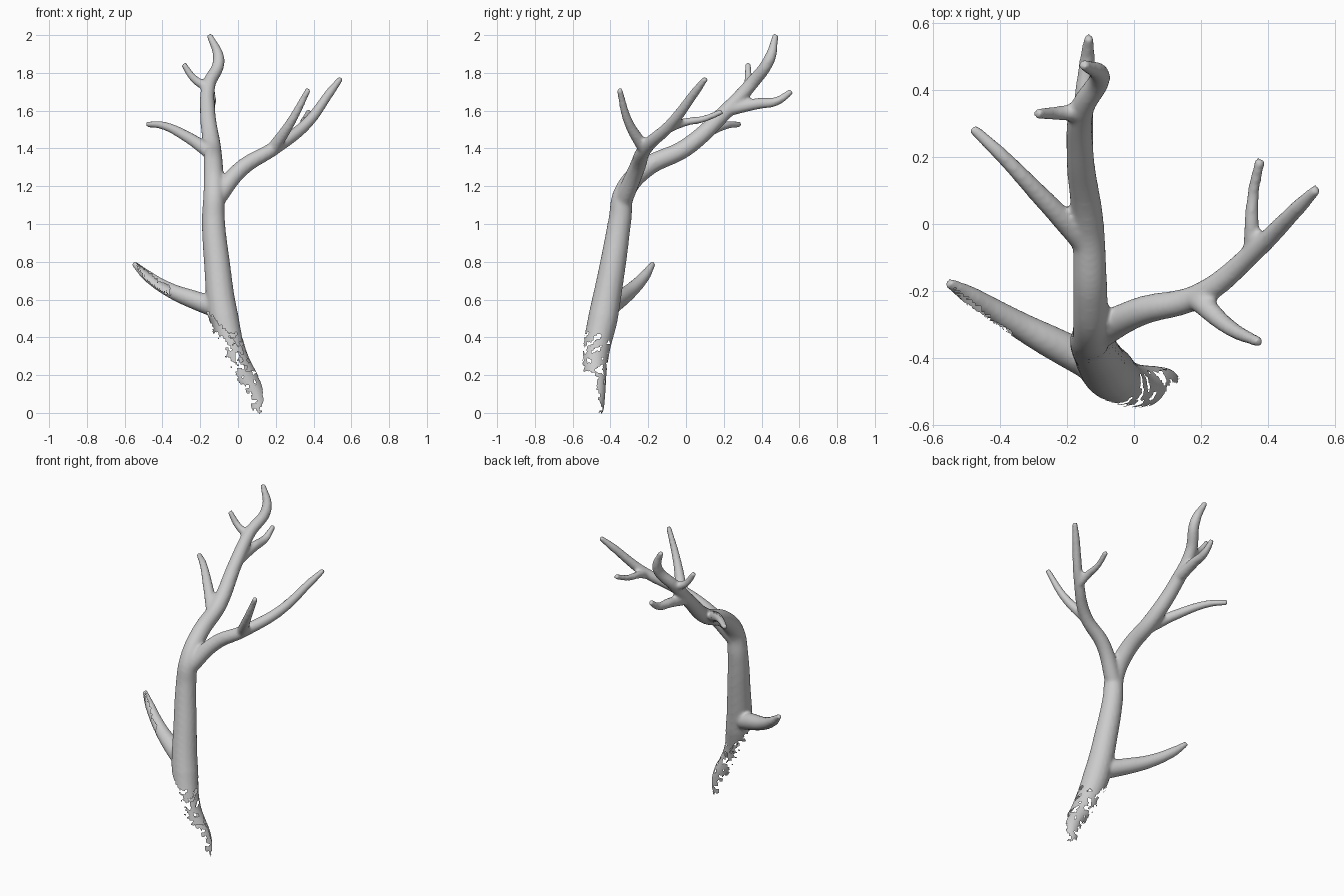
import bpy, bmesh, math
from mathutils import Vector, noise

if "Cube" in bpy.data.objects:
    bpy.data.objects.remove(bpy.data.objects["Cube"])

TIP = .016
curve = bpy.data.curves.new("branch", 'CURVE')
curve.dimensions = '3D'
curve.bevel_depth = 1
curve.bevel_resolution = 6
curve.resolution_u = 10
curve.use_fill_caps = True


def limb(radius, *points):
    """Tapered tube; radius(t, z) gives the thickness, the end is a thin tip."""
    s = curve.splines.new('BEZIER')
    s.bezier_points.add(len(points) - 1)
    s.radius_interpolation = 'LINEAR'
    last = len(points) - 1
    for i, (p, co) in enumerate(zip(s.bezier_points, points)):
        p.co = co
        p.radius = TIP if i == last else radius(i / (last - 1), co[2])
        p.handle_left_type = p.handle_right_type = 'AUTO'


def taper(a, b):
    return lambda t, z: a + (b - a) * t


# Trunk, running on into the curled top
trunk = [(.085, -.478, -.06), (.085, -.478, .1), (-.02, -.48, .3), (-.075, -.44, .5),
         (-.112, -.385, .8), (-.13, -.35, 1.02), (-.127, -.325, 1.17), (-.13, -.215, 1.295),
         (-.137, 0, 1.405), (-.16, .2, 1.585), (-.155, .34, 1.735), (-.102, .44, 1.87),
         (-.152, .475, 2.004)]
limb(lambda t, z: min(.042 + .1 * z, .097 - .035 * z), *trunk)
# Low left branch
limb(taper(.058, .03), (-.09, -.43, .55), (-.25, -.35, .605), (-.36, -.29, .65),
     (-.48, -.218, .726), (-.553, -.174, .793))
# High left branch
limb(taper(.038, .022), (-.142, -.06, 1.375), (-.27, .075, 1.462), (-.4, .21, 1.522),
     (-.482, .287, 1.528))
# Big right branch
limb(taper(.05, .024), (-.125, -.335, 1.12), (.02, -.26, 1.295), (.19, -.215, 1.4),
     (.36, -.08, 1.528), (.49, .05, 1.7), (.545, .105, 1.772))
# Its front and back forks
limb(taper(.036, .025), (.18, -.215, 1.39), (.28, -.305, 1.54), (.374, -.353, 1.715))
limb(taper(.026, .018), (.35, -.09, 1.51), (.35, 0, 1.54), (.355, .09, 1.555),
     (.376, .192, 1.596))
# Back and left forks of the top
limb(taper(.036, .024), (-.157, .24, 1.61), (-.148, .38, 1.637), (-.14, .48, 1.65),
     (-.134, .56, 1.705))
limb(taper(.028, .022), (-.155, .33, 1.725), (-.225, .33, 1.762), (-.29, .328, 1.848))


def evaluated(o):
    return bpy.data.meshes.new_from_object(o.evaluated_get(bpy.context.evaluated_depsgraph_get()))


tubes = bpy.data.objects.new("tubes", curve)
bpy.context.collection.objects.link(tubes)
mesh = evaluated(tubes)
bpy.data.objects.remove(tubes)

# Melt the tubes into one skin
branch = bpy.data.objects.new("branch", mesh)
bpy.context.collection.objects.link(branch)
merge = branch.modifiers.new("merge", 'REMESH')
merge.mode = 'VOXEL'
merge.voxel_size = .009
soften = branch.modifiers.new("soften", 'SMOOTH')
soften.factor = .5
soften.iterations = 8
skin = evaluated(branch)
branch.modifiers.clear()
branch.data = skin


def axis(z):
    for a, b in zip(trunk, trunk[1:]):
        if z <= b[2]:
            return Vector(a[:2]).lerp(Vector(b[:2]), (z - a[2]) / (b[2] - a[2]))


def missing(c, n):
    """True where the broken shell has no surface."""
    if c.z < 0:
        return True
    rag = noise.noise(c * 35)
    # Torn foot of the trunk
    if c.z < .54 and c.x > -.19:
        d = c.xy - axis(c.z)
        ang = math.degrees(math.atan2(d.y, d.x))
        if c.z < .22:
            mid, half = 70, 35 + 170 * c.z
        else:
            mid, half = 20, 92 + 88 * max(0, (c.z - .38) / .16)
        off = abs((ang - mid + 180) % 360 - 180)
        hole = c.z < .43 and noise.noise(c * 28 + Vector((5, 3, 1))) > .3
        return off > half + 35 * rag or hole
    # Open underside of the low left branch
    if -.535 < c.x < -.36 and c.z < .85:
        return n.dot(Vector((.5, -.8, -.35))) > .3 + .1 * rag
    return False


# Break the shell open and shade it smooth
bm = bmesh.new()
bm.from_mesh(skin)
bm.normal_update()
gone = [f for f in bm.faces if missing(f.calc_center_median(), f.normal)]
bmesh.ops.delete(bm, geom=gone, context='FACES')
for f in bm.faces:
    f.smooth = True
bm.to_mesh(skin)
bm.free()
